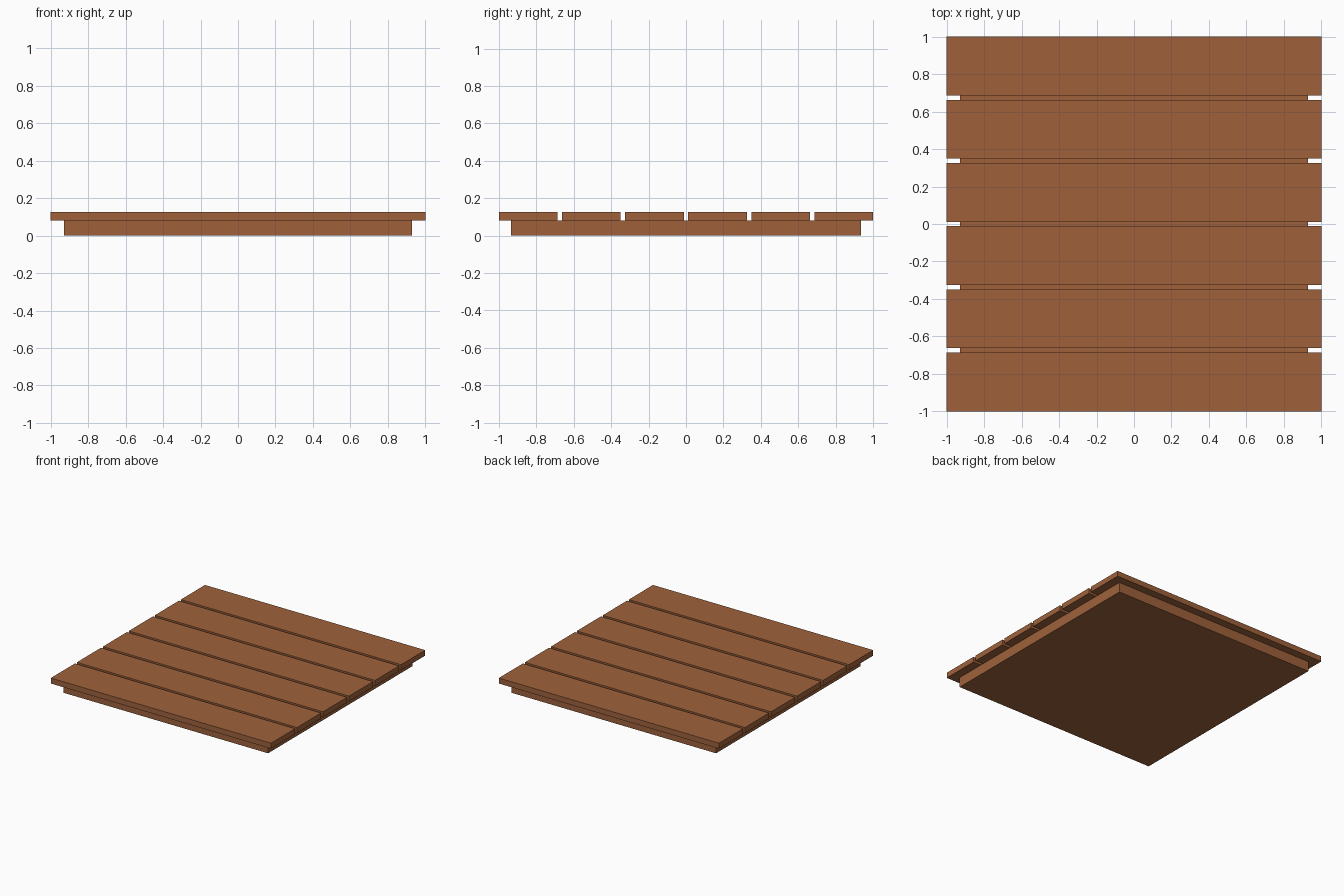
import bpy

if "Cube" in bpy.data.objects:
    bpy.data.objects.remove(bpy.data.objects["Cube"])

# Single warm wood colour
wood = bpy.data.materials.new("brown wood")
wood.diffuse_color = (0.342, 0.121, 0.044, 1.0)
wood.use_nodes = True
wood.node_tree.nodes["Principled BSDF"].inputs["Base Color"].default_value = wood.diffuse_color


def box(name, lo, hi):
    size = [b - a for a, b in zip(lo, hi)]
    centre = [(a + b) / 2 for a, b in zip(lo, hi)]
    bpy.ops.mesh.primitive_cube_add(size=1, location=centre)
    ob = bpy.context.object
    ob.name = name
    ob.scale = size
    bpy.ops.object.transform_apply(location=False, rotation=False, scale=True)
    ob.data.materials.append(wood)
    return ob


BASE_TOP, DECK_TOP = 0.082, 0.127
COUNT, GAP = 6, 0.024
WIDTH = (2 - GAP * (COUNT - 1)) / COUNT

# Solid base slab, set in from the deck edges
box("base", (-0.928, -0.935, 0), (0.928, 0.935, BASE_TOP))

# Deck planks running left to right, with narrow gaps between
for i in range(COUNT):
    y = -1 + i * (WIDTH + GAP)
    box(f"plank_{i + 1}", (-1, y, BASE_TOP), (1, y + WIDTH, DECK_TOP))
